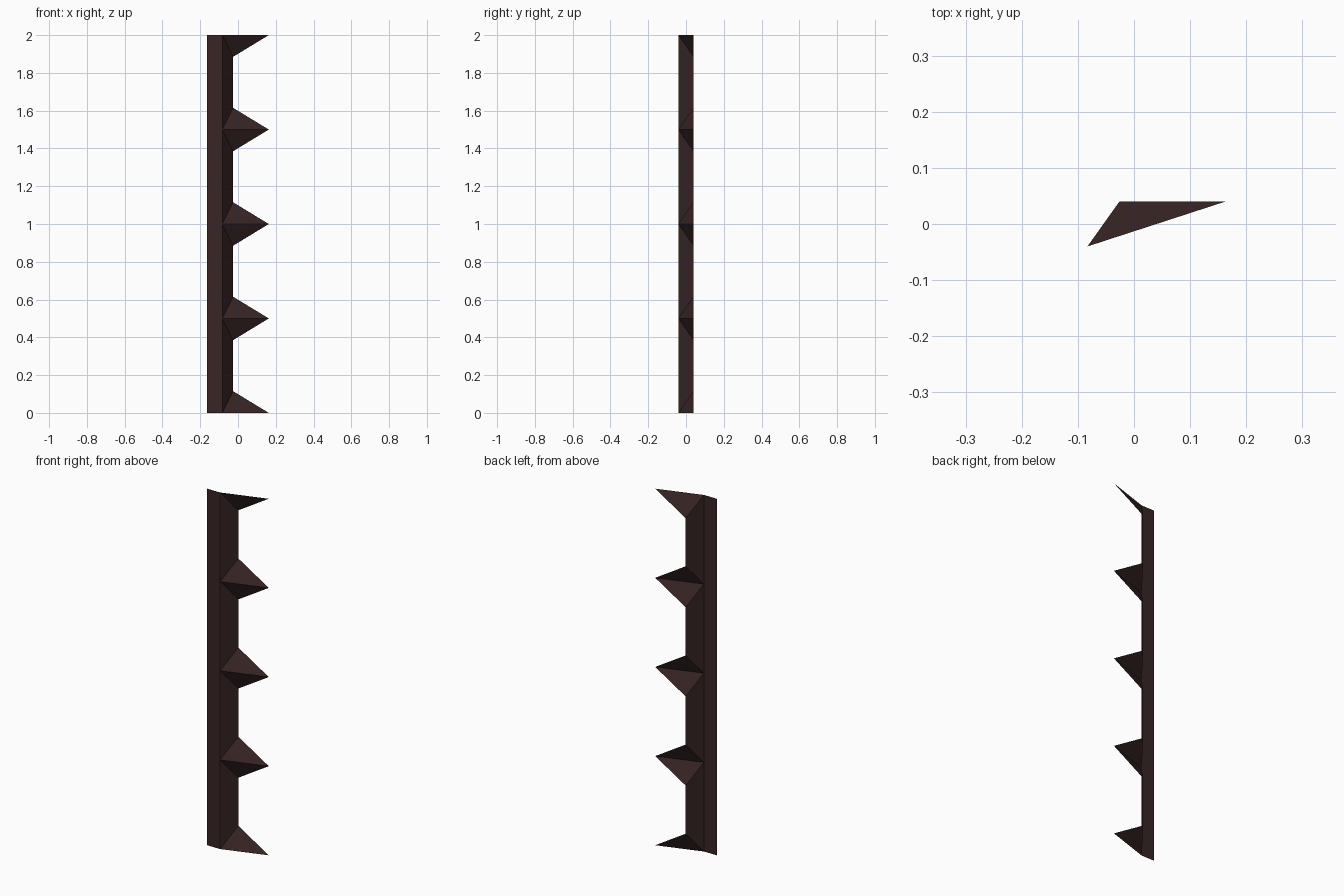
import bpy
import bmesh

if "Cube" in bpy.data.objects:
    bpy.data.objects.remove(bpy.data.objects["Cube"])

FLANGE_X, FOLD_X, EDGE_X, TIP_X = -0.163, -0.083, -0.026, 0.163
FRONT, BACK = -0.04, 0.04
PITCH, HALF, COUNT = 0.5, 0.115, 4   # barb spacing, barb half height, bays

brown = bpy.data.materials.new("dark brown")
brown.diffuse_color = (0.040, 0.018, 0.018, 1)
brown.use_nodes = True
brown.node_tree.nodes["Principled BSDF"].inputs["Base Color"].default_value = brown.diffuse_color


def fold(z):
    return (FOLD_X, FRONT, z)


def edge(z):
    return (EDGE_X, BACK, z)


def tip(z):
    return (TIP_X, BACK, z)


def sheet(name, polygons):
    bm = bmesh.new()
    for poly in polygons:
        bm.faces.new([bm.verts.new(p) for p in poly])
    bmesh.ops.remove_doubles(bm, verts=bm.verts, dist=1e-5)
    mesh = bpy.data.meshes.new(name)
    bm.to_mesh(mesh)
    bm.free()
    mesh.materials.append(brown)
    obj = bpy.data.objects.new(name, mesh)
    bpy.context.collection.objects.link(obj)


flange, web, barbs = [], [], []
for i in range(COUNT):
    lo, hi = i * PITCH, (i + 1) * PITCH
    # flat mounting strip
    flange.append([(FLANGE_X, FRONT, lo), fold(lo), fold(hi), (FLANGE_X, FRONT, hi)])
    # slanted strip, notched where the barbs are bent out
    web.append([fold(lo), edge(lo + HALF), edge(hi - HALF), fold(hi)])
    # upper half of the barb below, lower half of the barb above
    barbs.append([fold(lo), tip(lo), edge(lo + HALF)])
    barbs.append([fold(hi), edge(hi - HALF), tip(hi)])

sheet("mounting_strip", flange)
sheet("slanted_strip", web)
sheet("barbs", barbs)
